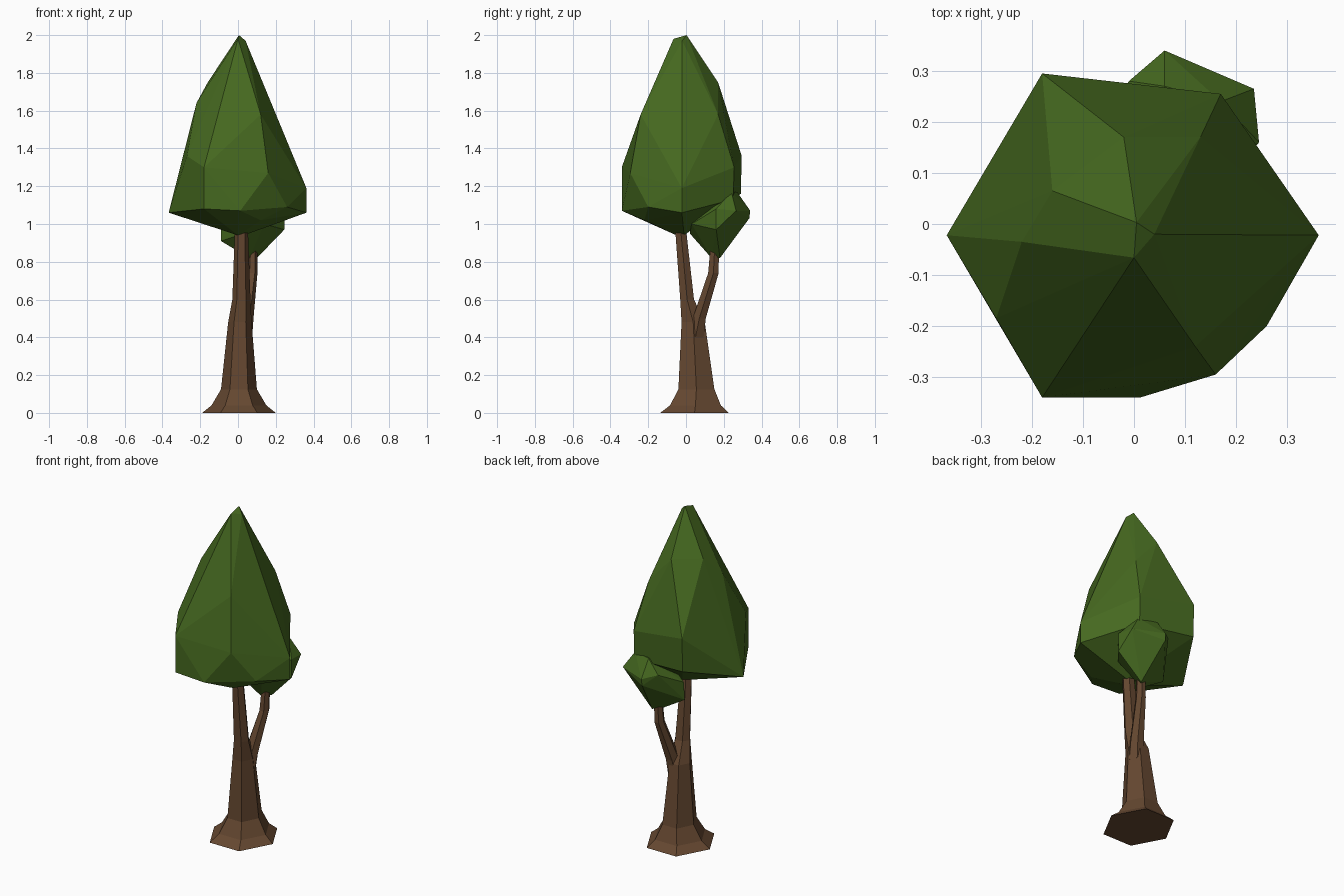
import bpy, bmesh
from math import cos, sin, pi


def material(name, rgb):
    m = bpy.data.materials.new(name)
    m.diffuse_color = (*rgb, 1)
    return m


LEAF = material("leaf_green", (0.06, 0.14, 0.014))
BARK = material("bark_brown", (0.13, 0.064, 0.03))


def finish(bm, name, mat):
    bmesh.ops.recalc_face_normals(bm, faces=bm.faces[:])
    me = bpy.data.meshes.new(name)
    bm.to_mesh(me)
    bm.free()
    me.materials.append(mat)
    ob = bpy.data.objects.new(name, me)
    bpy.context.collection.objects.link(ob)


def faceted_clump(name, points):
    """Low-poly foliage: hull around a few corner points."""
    bm = bmesh.new()
    for p in points:
        bm.verts.new(p)
    bmesh.ops.convex_hull(bm, input=bm.verts[:])
    loose = [v for v in bm.verts if not v.link_faces]
    bmesh.ops.delete(bm, geom=loose, context='VERTS')
    bmesh.ops.dissolve_limit(bm, angle_limit=0.03, verts=bm.verts[:], edges=bm.edges[:])
    finish(bm, name, LEAF)


def stem(name, rings, sides=6):
    """Loft through rings given as (x, y, z, x radius, y radius)."""
    bm = bmesh.new()
    loops = [[bm.verts.new((x + rx * cos(2 * pi * i / sides),
                            y + ry * sin(2 * pi * i / sides), z))
              for i in range(sides)] for x, y, z, rx, ry in rings]
    for a, b in zip(loops, loops[1:]):
        for i in range(sides):
            j = (i + 1) % sides
            bm.faces.new((a[i], a[j], b[j], b[i]))
    bm.faces.new(loops[0][::-1])
    bm.faces.new(loops[-1])
    finish(bm, name, BARK)


# Trunk with flared roots, leaning slightly to the front
stem("trunk", [
    (0.005, 0.045, 0.00, 0.195, 0.21),
    (0.005, 0.05, 0.04, 0.145, 0.155),
    (0.005, 0.055, 0.125, 0.095, 0.11),
    (0.01, 0.038, 0.48, 0.062, 0.071),
    (0.018, 0.006, 0.60, 0.048, 0.042),
    (0.018, -0.033, 1.02, 0.033, 0.032)])

# Side branch splitting off to the back
stem("branch", [
    (0.03, 0.05, 0.40, 0.045, 0.05),
    (0.04, 0.07, 0.50, 0.042, 0.04),
    (0.075, 0.145, 0.74, 0.028, 0.032),
    (0.08, 0.153, 0.90, 0.023, 0.025)])

# Main crown
faceted_clump("crown", [
    # tip
    (0.005, 0.003, 2.0), (0, -0.066, 1.98), (0.04, -0.02, 1.97),
    # upper shoulders
    (-0.22, -0.035, 1.64), (-0.16, 0.065, 1.75), (-0.02, 0.17, 1.75),
    (0.13, 0.17, 1.58), (0.12, -0.24, 1.58),
    # widest belt
    (-0.18, -0.34, 1.30), (-0.27, -0.185, 1.36), (0.16, -0.295, 1.27),
    (0.362, -0.022, 1.19), (0.17, 0.255, 1.30), (-0.18, 0.295, 1.36),
    # lower rim
    (-0.367, -0.022, 1.06), (-0.18, -0.34, 1.08), (0.012, -0.34, 1.07),
    (0.26, -0.20, 1.09), (0.362, -0.022, 1.06), (0.17, 0.25, 1.13),
    (-0.18, 0.29, 1.16),
    # underside
    (0.12, -0.22, 1.02), (0.0, -0.05, 0.94), (0.03, -0.01, 0.94)])

# Small leaf clump on the side branch
faceted_clump("side_clump", [
    (0.06, 0.135, 0.82), (0.10, 0.18, 0.82),
    (-0.09, 0.14, 0.91), (-0.09, 0.15, 1.02), (0.03, 0.02, 0.95),
    (0.14, 0.03, 1.0), (0.245, 0.16, 0.97), (0.245, 0.16, 1.08),
    (0.235, 0.265, 1.07), (0.06, 0.34, 1.07), (0.058, 0.335, 1.03),
    (-0.01, 0.28, 1.09), (0.06, 0.27, 1.17), (0.17, 0.24, 1.17),
    (0.08, 0.12, 1.17)])
